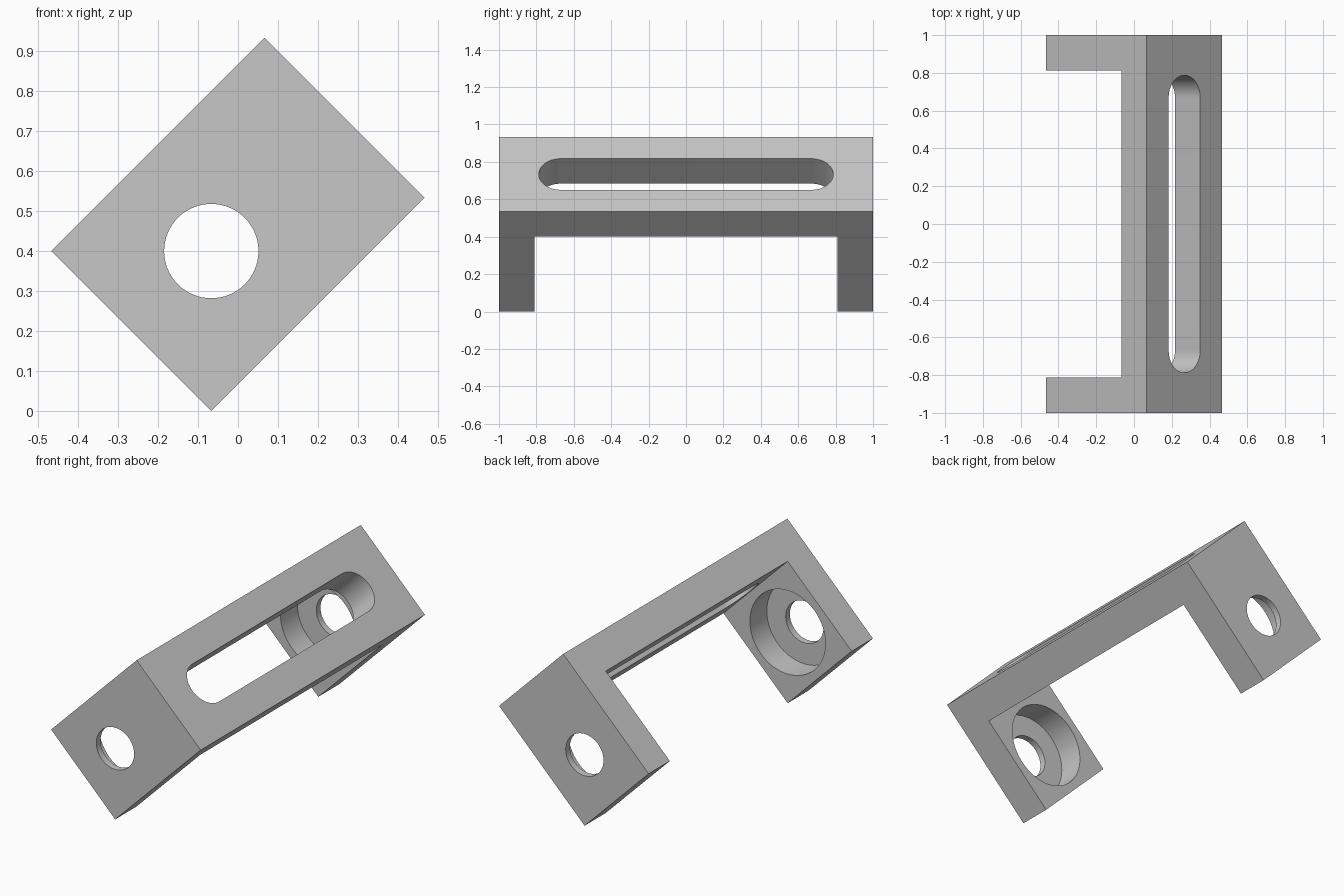
import bpy, bmesh, math
from mathutils import Matrix, Vector

cube = bpy.data.objects.get("Cube")
if cube:
    bpy.data.objects.remove(cube, do_unlink=True)

# Main sizes, in the bracket's own upright frame
WIDTH, HEIGHT, HALF_LEN = 0.566, 0.755, 1.0
THICK = WIDTH / 3
HOLE_R, BORE_R, BORE_DEPTH = 0.118, 0.236, 0.151
SLOT_END = 0.787
HOLE_Z = WIDTH / 2

grey = bpy.data.materials.new("plain grey")
grey.use_nodes = True
colour = (0.57, 0.57, 0.57, 1)
grey.diffuse_color = colour
grey.node_tree.nodes["Principled BSDF"].inputs["Base Color"].default_value = colour


def prism(name, outline, direction):
    """Extrude a closed outline along a direction into a solid object."""
    bm = bmesh.new()
    face = bm.faces.new([bm.verts.new(p) for p in outline])
    top = bmesh.ops.extrude_face_region(bm, geom=[face])["geom"]
    moved = [g for g in top if isinstance(g, bmesh.types.BMVert)]
    bmesh.ops.translate(bm, verts=moved, vec=direction)
    bmesh.ops.recalc_face_normals(bm, faces=bm.faces[:])
    mesh = bpy.data.meshes.new(name)
    bm.to_mesh(mesh)
    bm.free()
    mesh.materials.append(grey)
    obj = bpy.data.objects.new(name, mesh)
    bpy.context.collection.objects.link(obj)
    return obj


def arc(radius, start, end, steps):
    angles = [start + (end - start) * i / steps for i in range(steps + 1)]
    return [(radius * math.cos(a), radius * math.sin(a)) for a in angles]


def cylinder(name, radius, y0, y1):
    ring = arc(radius, 0, math.tau, 64)[:-1]
    return prism(name, [(x, y0, HOLE_Z + z) for x, z in ring], Vector((0, y1 - y0, 0)))


# U-shaped body: a plate with a leg at each end
inner = HALF_LEN - THICK
side = [(HALF_LEN, 0), (HALF_LEN, HEIGHT), (-HALF_LEN, HEIGHT), (-HALF_LEN, 0),
        (-inner, 0), (-inner, HEIGHT - THICK), (inner, HEIGHT - THICK), (inner, 0)]
bracket = prism("bracket", [(-WIDTH / 2, y, z) for y, z in side], Vector((WIDTH, 0, 0)))

# Round-ended slot through the plate
reach = SLOT_END - HOLE_R
slot = [(x, y + reach) for x, y in arc(HOLE_R, 0, math.pi, 32)]
slot += [(x, y - reach) for x, y in arc(HOLE_R, math.pi, math.tau, 32)]
cutters = [prism("slot_cutter", [(x, y, HEIGHT - 2 * THICK) for x, y in slot],
                 Vector((0, 0, 3 * THICK)))]

# Bolt hole and inner counterbore in each leg
for s in (-1, 1):
    cutters.append(cylinder("hole_cutter", HOLE_R, s * (inner - 0.1), s * (HALF_LEN + 0.1)))
    cutters.append(cylinder("counterbore_cutter", BORE_R, s * (inner - 0.1),
                            s * (inner + BORE_DEPTH)))

bpy.ops.object.select_all(action="DESELECT")
bpy.context.view_layer.objects.active = bracket
bracket.select_set(True)
for cutter in cutters:
    cutter.hide_render = True
    mod = bracket.modifiers.new("cut", "BOOLEAN")
    mod.operation = "DIFFERENCE"
    mod.solver = "EXACT"
    mod.object = cutter
    bpy.ops.object.modifier_apply(modifier=mod.name)
    bpy.data.objects.remove(cutter, do_unlink=True)

bpy.ops.object.shade_smooth_by_angle(angle=math.radians(30))

# Lean the bracket over so that it stands on one long edge
lean = math.radians(45)
bracket.matrix_world = (Matrix.Translation((-HEIGHT / 2 * math.sin(lean), 0, HOLE_Z * math.sin(lean)))
                        @ Matrix.Rotation(lean, 4, "Y"))
